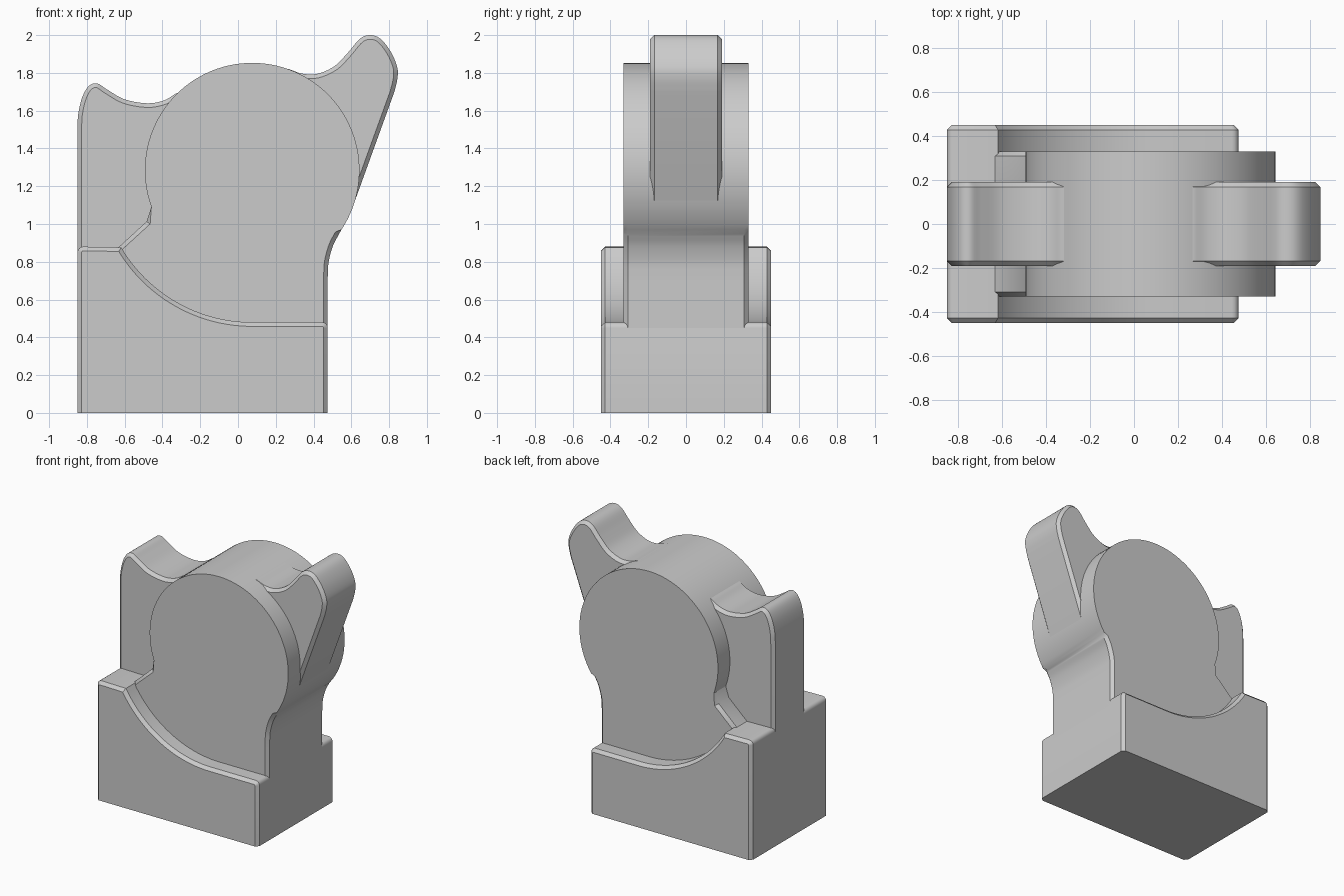
import bpy, bmesh, math
from mathutils import Vector

cube = bpy.data.objects.get("Cube")
if cube:
    bpy.data.objects.remove(cube, do_unlink=True)

GREY = bpy.data.materials.new("plain_grey")
GREY.use_nodes = True
GREY.diffuse_color = (0.6, 0.6, 0.6, 1)
GREY.node_tree.nodes["Principled BSDF"].inputs["Base Color"].default_value = (0.6, 0.6, 0.6, 1)

CX, CZ, R = 0.075, 1.285, 0.568   # disc centre and radius
CHAMFER = 0.022


def arc(cx, cz, r, a0, a1, steps):
    """Points on an arc, angles in degrees."""
    angles = [math.radians(a0 + (a1 - a0) * i / steps) for i in range(steps + 1)]
    return [(cx + r * math.cos(a), cz + r * math.sin(a)) for a in angles]


def spline(points, steps=5):
    """Smooth curve through the points."""
    p = [Vector(q) for q in points]
    p = [2 * p[0] - p[1]] + p + [2 * p[-1] - p[-2]]
    out = []
    for a, b, c, d in zip(p, p[1:], p[2:], p[3:]):
        for i in range(steps):
            t = i / steps
            out.append(tuple(0.5 * (2 * b + (c - a) * t + (2 * a - 5 * b + 4 * c - d) * t * t
                                    + (3 * b - a - 3 * c + d) * t ** 3)))
    return out + [tuple(p[-2])]


def inset(points, amounts):
    """Move each outline point inward; points on the ground stay there."""
    n = len(points)
    p = [Vector(q) for q in points]
    area = sum(p[i - 1].x * p[i].y - p[i].x * p[i - 1].y for i in range(n))
    side = 1 if area > 0 else -1
    out = []
    for i in range(n):
        e1 = (p[i] - p[i - 1]).normalized()
        e2 = (p[(i + 1) % n] - p[i]).normalized()
        n1, n2 = Vector((-e1.y, e1.x)) * side, Vector((-e2.y, e2.x)) * side
        q = p[i] + (n1 + n2) * amounts[i] / max(0.3, 1 + n1.dot(n2))
        out.append((q.x, 0 if points[i][1] == 0 else q.y))
    return out


def slab(name, points, half_width, amounts=None):
    """Extrude an outline across y with chamfered rims."""
    amounts = amounts or [CHAMFER] * len(points)
    inner = inset(points, amounts)
    bm = bmesh.new()
    rings = []
    for outline, y in ((inner, -half_width), (points, CHAMFER - half_width),
                       (points, half_width - CHAMFER), (inner, half_width)):
        rings.append([bm.verts.new((x, y, z)) for x, z in outline])
    bm.faces.new(rings[0])
    bm.faces.new(rings[-1])
    for lo, hi in zip(rings, rings[1:]):
        for i in range(len(points)):
            bm.faces.new((lo[i - 1], lo[i], hi[i], hi[i - 1]))
    bmesh.ops.recalc_face_normals(bm, faces=bm.faces)
    mesh = bpy.data.meshes.new(name)
    bm.to_mesh(mesh)
    bm.free()
    mesh.materials.append(GREY)
    obj = bpy.data.objects.new(name, mesh)
    bpy.context.collection.objects.link(obj)
    bpy.ops.object.select_all(action="DESELECT")
    obj.select_set(True)
    bpy.context.view_layer.objects.active = obj
    bpy.ops.object.shade_smooth_by_angle(angle=math.radians(35))
    return obj


# Base block with a scooped top
base = [(-0.85, 0)] + arc(-0.82, 0.85, 0.03, 180, 90, 4)
base += arc(CX, CZ, 0.805, 210.5, 270, 24)
base += arc(0.445, 0.45, 0.03, 90, 0, 4) + [(0.475, 0)]
slab("base", base, 0.45)

# Disc running down into a neck; only the neck rims are chamfered
disc = arc(CX, CZ, R, -33.7, 200, 72)
left_neck = [(-0.484, 1.013), (-0.64, 0.87), (-0.64, 0.42)]
right_neck = [(0.475, 0.42), (0.475, 0.68)] + spline(
    [(0.475, 0.72), (0.48, 0.8), (0.503, 0.885), (0.535, 0.947)])
rims = [0] * len(disc) + [CHAMFER] * (len(left_neck) + len(right_neck))
slab("disc_body", disc + left_neck + right_neck, 0.33, rims)

# Short fin
short_fin = [(-0.85, 0.84)] + spline(
    [(-0.85, 1.5), (-0.846, 1.58), (-0.825, 1.67), (-0.79, 1.73), (-0.745, 1.744),
     (-0.69, 1.71), (-0.6, 1.66), (-0.48, 1.639), (-0.39, 1.655), (-0.33, 1.69)])
short_fin += [(-0.2, 1.74), (-0.2, 0.84)]
slab("short_fin", short_fin, 0.19)

# Tall leaning fin
tall_fin = [(0.2, 1.4), (0.2, 1.82)] + spline(
    [(0.27, 1.82), (0.34, 1.796), (0.42, 1.795), (0.51, 1.835), (0.58, 1.905),
     (0.645, 1.98), (0.7, 2.0), (0.755, 1.98), (0.81, 1.91), (0.843, 1.83),
     (0.844, 1.77), (0.828, 1.7)])
tall_fin += [(0.6, 1.07), (0.45, 1.1)]
slab("tall_fin", tall_fin, 0.19)
